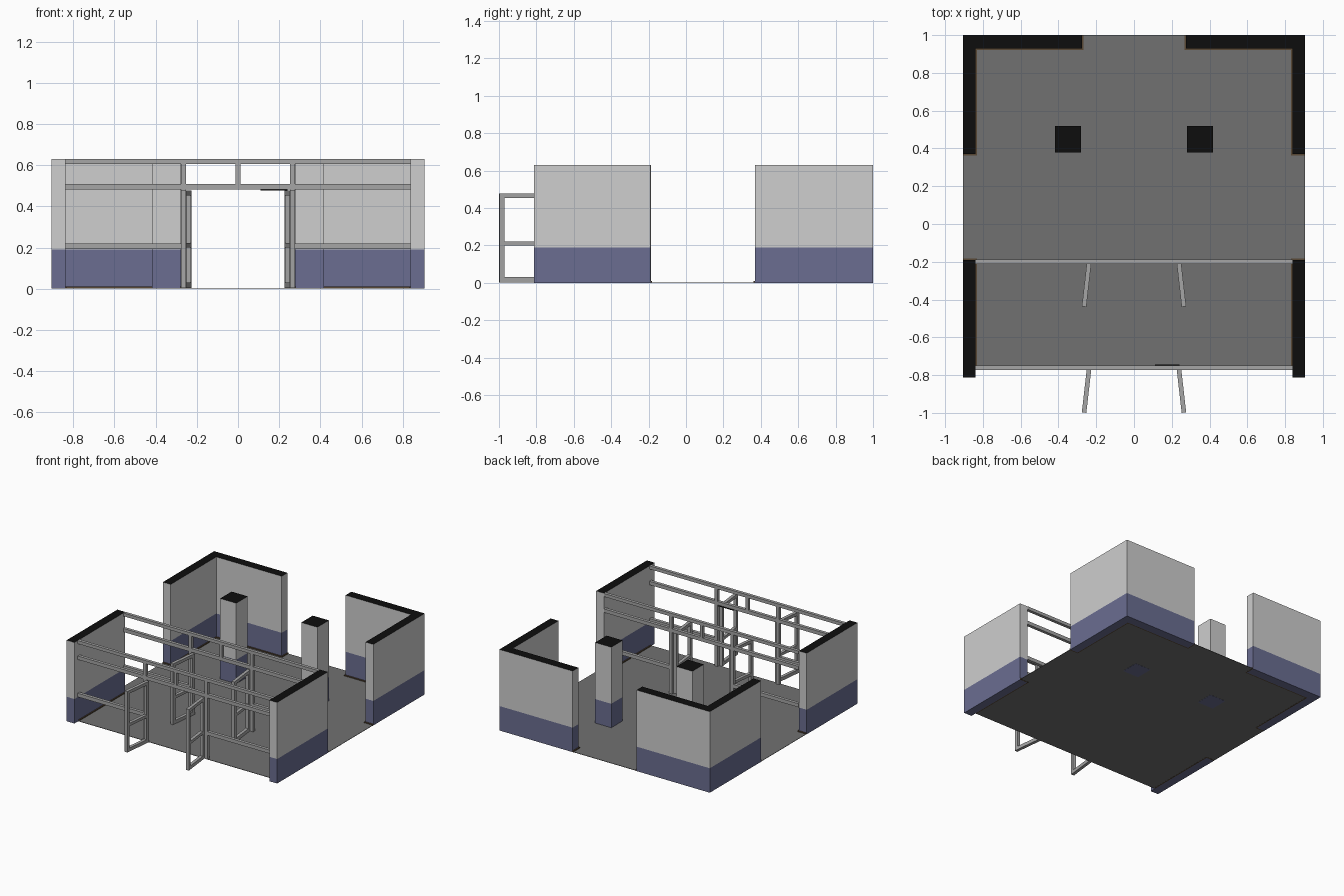
import bpy, bmesh, math
from mathutils import Matrix

if "Cube" in bpy.data.objects:
    bpy.data.objects.remove(bpy.data.objects["Cube"])


def material(name, rgb):
    m = bpy.data.materials.new(name)
    m.diffuse_color = (*rgb, 1)
    m.use_nodes = True
    m.node_tree.nodes["Principled BSDF"].inputs["Base Color"].default_value = m.diffuse_color
    return m


WALL = material("pale grey plaster", (0.62, 0.62, 0.62))
BLUE = material("slate blue paint", (0.145, 0.155, 0.285))
BLACK = material("black cut top", (0.004, 0.004, 0.004))
FLOOR = material("floor grey", (0.165, 0.165, 0.165))
FRAME = material("frame grey", (0.38, 0.38, 0.38))
TRIM = material("brown skirting", (0.10, 0.065, 0.035))

H, DADO, T = 0.63, 0.19, 0.008      # wall height, painted height, skirting depth


def finish(name, bm, mats, rule=None):
    bmesh.ops.recalc_face_normals(bm, faces=bm.faces)
    for f in bm.faces:
        f.normal_update()
        f.material_index = rule(f) if rule else 0
    me = bpy.data.meshes.new(name)
    bm.to_mesh(me)
    bm.free()
    for m in mats:
        me.materials.append(m)
    ob = bpy.data.objects.new(name, me)
    bpy.context.collection.objects.link(ob)
    return ob


def prism(name, outline, heights, mats, rule=None, side=1):
    """Extrude a plan outline through the listed heights."""
    bm = bmesh.new()
    rings = [[bm.verts.new((side * x, y, z)) for x, y in outline] for z in heights]
    n = len(outline)
    for a, b in zip(rings, rings[1:]):
        for i in range(n):
            j = (i + 1) % n
            bm.faces.new((a[i], a[j], b[j], b[i]))
    bm.faces.new(rings[0][::-1])
    bm.faces.new(rings[-1])
    return finish(name, bm, mats, rule)


def add_box(bm, x0, x1, y0, y1, z0, z1, mat=Matrix()):
    m = (mat @ Matrix.Translation(((x0 + x1) / 2, (y0 + y1) / 2, (z0 + z1) / 2))
         @ Matrix.Diagonal((abs(x1 - x0), abs(y1 - y0), abs(z1 - z0), 1)))
    bmesh.ops.create_cube(bm, size=1, matrix=m)


def paint(f):
    # black cut on top, blue below the dado line, plaster above
    if f.normal.z > 0.5:
        return 2
    return 1 if f.calc_center_median().z < DADO else 0


def painted(name, outline, side):
    prism(name, outline, (0, DADO, H), (WALL, BLUE, BLACK), paint, side)


# floor, reaching the outer edge only at the openings
half = [(0.837, -0.768), (0.837, -0.19), (0.905, -0.19), (0.905, 0.37),
        (0.837, 0.37), (0.837, 0.93), (0.273, 0.93), (0.273, 1.0)]
prism("floor", half + [(-x, y) for x, y in reversed(half)], (0.001, 0.004), (FLOOR,))

for s, label in ((1, "right"), (-1, "left")):
    # rear corner wall, front side wall and column
    painted(f"{label}_corner_wall", [(0.905, 0.37), (0.905, 1), (0.275, 1),
            (0.275, 0.93), (0.838, 0.93), (0.838, 0.37)], s)
    painted(f"{label}_front_wall", [(0.838, -0.812), (0.905, -0.812),
            (0.905, -0.19), (0.838, -0.19)], s)
    painted(f"{label}_column", [(0.28, 0.378), (0.418, 0.378),
            (0.418, 0.518), (0.28, 0.518)], s)
    # skirting along inner faces and wall ends
    prism(f"{label}_corner_skirting", [
        (0.905, 0.37), (0.905, 0.37 - T), (0.838 - T, 0.37 - T), (0.838 - T, 0.93 - T),
        (0.275 - T, 0.93 - T), (0.275 - T, 1), (0.275, 1), (0.275, 0.93),
        (0.838, 0.93), (0.838, 0.37)], (0, 0.011), (TRIM,), None, s)
    prism(f"{label}_front_skirting", [
        (0.905, -0.19), (0.905, -0.19 + T), (0.838 - T, -0.19 + T),
        (0.838 - T, -0.76), (0.838, -0.76), (0.838, -0.19)],
        (0, 0.011), (TRIM,), None, s)

# two glazing frames, each with a pair of open doors
for label, y in (("front", -0.76), ("inner", -0.199)):
    y0, y1 = y - 0.012, y + 0.012
    bm = bmesh.new()
    add_box(bm, -0.838, 0.838, y0, y1, 0.605, H)               # head rail
    add_box(bm, -0.838, 0.838, y0, y1, 0.482, 0.51)            # transom
    add_box(bm, -0.012, 0.012, y0, y1, 0.51, 0.605)            # centre stub
    for s in (1, -1):
        add_box(bm, s * 0.252, s * 0.278, y0, y1, 0.004, 0.482)    # post
        add_box(bm, s * 0.252, s * 0.278, y0, y1, 0.51, 0.605)
        add_box(bm, s * 0.278, s * 0.838, y0, y1, 0.192, 0.22)     # mid rail
    finish(f"{label}_glazing_frame", bm, (FRAME,))

    for s, side in ((1, "right"), (-1, "left")):
        m = Matrix.Translation((s * 0.238, y0 + 0.004, 0)) @ Matrix.Rotation(
            s * math.radians(6.5), 4, 'Z')
        bm = bmesh.new()
        w, L = 0.012, 0.232
        add_box(bm, -w, w, -0.026, 0, 0.003, 0.477, m)             # hinge stile
        add_box(bm, -w, w, -L, -L + 0.026, 0.003, 0.477, m)        # free stile
        for z0, z1 in ((0.003, 0.03), (0.2, 0.222), (0.453, 0.477)):
            add_box(bm, -w, w, -L + 0.026, -0.026, z0, z1, m)      # door rails
        finish(f"{label}_{side}_door", bm, (FRAME,))

# slim door closer under the front transom
bm = bmesh.new()
add_box(bm, 0.11, 0.24, -0.75, -0.743, 0.477, 0.483)
finish("door_closer", bm, (BLACK,))
